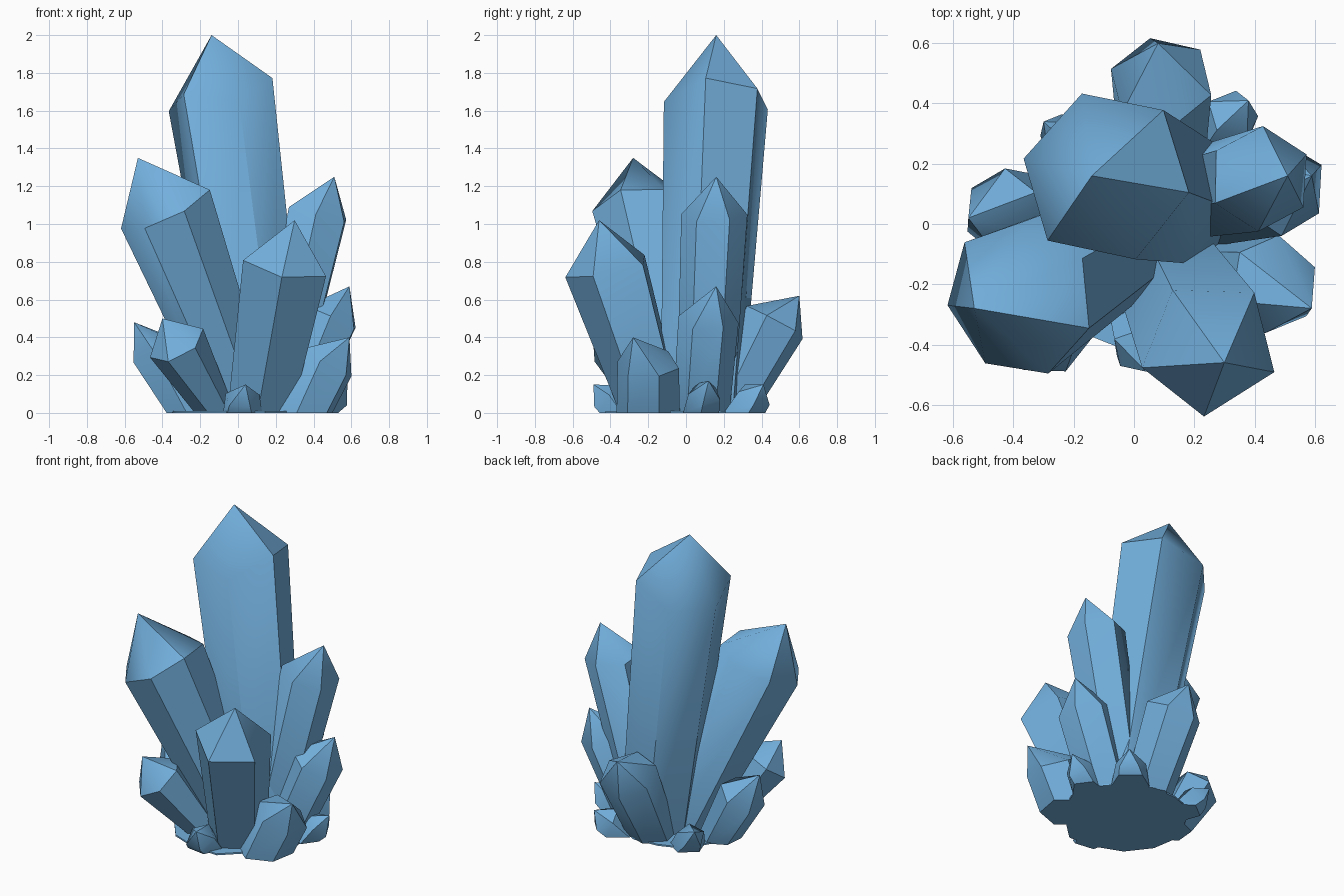
import bpy, bmesh, math, random
from mathutils import Vector

if "Cube" in bpy.data.objects:
    bpy.data.objects.remove(bpy.data.objects["Cube"])

random.seed(4)
mat = bpy.data.materials.new("crystal blue")
mat.diffuse_color = (0.17, 0.43, 0.72, 1)
mat.use_nodes = True
mat.node_tree.nodes["Principled BSDF"].inputs["Base Color"].default_value = mat.diffuse_color


def finish(bm, name):
    bmesh.ops.recalc_face_normals(bm, faces=bm.faces)
    mesh = bpy.data.meshes.new(name)
    bm.to_mesh(mesh)
    bm.free()
    mesh.materials.append(mat)
    ob = bpy.data.objects.new(name, mesh)
    bpy.context.collection.objects.link(ob)
    bpy.ops.object.select_all(action='DESELECT')
    ob.select_set(True)
    bpy.context.view_layer.objects.active = ob
    bpy.ops.object.shade_smooth_by_angle(angle=math.radians(42))


def crystal(name, base, r0, shoulder, r1, tip, rot, sides=6, lift=None):
    """Faceted column: flat foot on the ground, tilted shoulder ring, pointed cap."""
    b, s = Vector((*base, 0)), Vector(shoulder)
    axis = (s - b).normalized()
    u = (Vector((1, 0, 0)) - axis * axis.x).normalized()
    v = axis.cross(u)
    bm = bmesh.new()
    foot, ring = [], []
    for i in range(sides):
        a = math.radians(rot) + math.tau * i / sides
        foot.append(bm.verts.new(b + Vector((math.cos(a), math.sin(a), 0)) * r0))
        p = s + (u * math.cos(a) + v * math.sin(a)) * r1
        rise = lift[i] if lift else r1 * random.uniform(-0.1, 0.1)
        ring.append(bm.verts.new(p + axis * rise))
    top = bm.verts.new(tip)
    for i in range(sides):
        j = (i + 1) % sides
        bm.faces.new((foot[i], foot[j], ring[j], ring[i]))
        bm.faces.new((ring[i], ring[j], top))
    bm.faces.new(foot[::-1])
    finish(bm, name)


# Large crystals
crystal("main_crystal", (0.15, 0.08), 0.225, (-0.09, 0.16, 1.67), 0.29, (-0.14, 0.16, 2.0), -12,
        lift=(0.06, 0.03, -0.04, -0.03, 0.035, -0.05))
crystal("left_crystal", (0.03, -0.02), 0.18, (-0.38, -0.25, 1.09), 0.265, (-0.53, -0.28, 1.35), 35, 7)
crystal("right_crystal", (0.18, 0.10), 0.15, (0.42, 0.15, 1.05), 0.175, (0.51, 0.16, 1.25), 28)
crystal("front_crystal", (0.12, -0.17), 0.18, (0.25, -0.41, 0.77), 0.235, (0.30, -0.46, 1.02), 49, 5)

# Medium crystals leaning outward
crystal("back_crystal", (0.09, 0.22), 0.15, (0.09, 0.47, 0.48), 0.175, (0.08, 0.60, 0.62), 42)
crystal("right_low_crystal", (0.28, 0.08), 0.15, (0.49, 0.12, 0.50), 0.16, (0.59, 0.16, 0.67), 30)
crystal("right_front_crystal", (0.34, -0.20), 0.17, (0.46, -0.20, 0.26), 0.165, (0.59, -0.28, 0.40), 20)
crystal("left_front_crystal", (-0.12, -0.18), 0.11, (-0.32, -0.36, 0.36), 0.16, (-0.40, -0.42, 0.50), 10)
crystal("left_back_crystal", (-0.26, 0.02), 0.13, (-0.44, 0.04, 0.33), 0.145, (-0.55, 0.02, 0.48), 25)

# Small crystals round the rim
crystal("small_right_crystal", (0.43, 0.08), 0.10, (0.51, 0.10, 0.10), 0.09, (0.58, 0.12, 0.17), 0, 5)
crystal("small_back_right_crystal", (0.28, 0.30), 0.12, (0.33, 0.36, 0.09), 0.095, (0.38, 0.41, 0.15), 15, 5)
crystal("small_back_left_crystal", (-0.18, 0.24), 0.11, (-0.24, 0.29, 0.10), 0.085, (-0.30, 0.34, 0.16), 20, 5)
crystal("small_front_crystal", (0.02, -0.36), 0.11, (0.02, -0.42, 0.085), 0.095, (0.04, -0.49, 0.15), 10, 5)

# Thin ragged foot that joins the crystals underneath
bm = bmesh.new()
ringv = []
for i in range(14):
    a = math.tau * i / 14
    r = random.uniform(0.36, 0.42)
    ringv.append(bm.verts.new((0.05 + r * math.cos(a), -0.02 + r * math.sin(a), 0)))
face = bm.faces.new(ringv)
ext = bmesh.ops.extrude_face_region(bm, geom=[face])
bmesh.ops.translate(bm, vec=(0, 0, 0.01),
                    verts=[g for g in ext["geom"] if isinstance(g, bmesh.types.BMVert)])
finish(bm, "base_foot")
